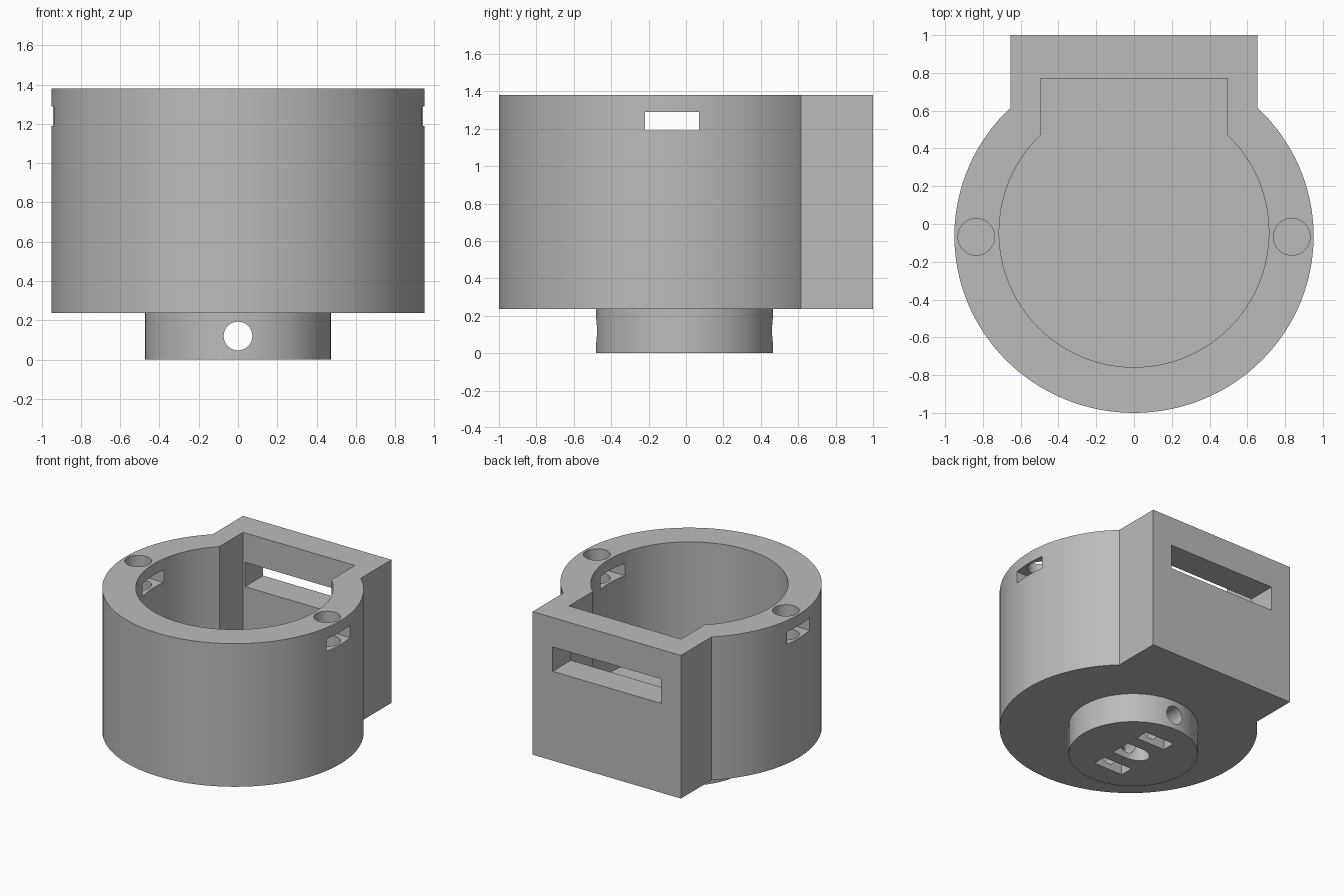
import bpy, bmesh
from math import sin, cos, pi, asin

old = bpy.data.objects.get("Cube")
if old:
    bpy.data.objects.remove(old, do_unlink=True)

grey = bpy.data.materials.new("plain_grey")
grey.use_nodes = True
grey.diffuse_color = (0.5, 0.5, 0.5, 1)
grey.node_tree.nodes["Principled BSDF"].inputs["Base Color"].default_value = (0.5, 0.5, 0.5, 1)


def prism(name, outline, z0, z1):
    """Extrude a counter-clockwise outline from z0 to z1."""
    bm = bmesh.new()
    low = bm.faces.new([bm.verts.new((x, y, z0)) for x, y in outline])
    top = bmesh.ops.extrude_face_region(bm, geom=[low])["geom"]
    bmesh.ops.translate(bm, vec=(0, 0, z1 - z0),
                        verts=[v for v in top if isinstance(v, bmesh.types.BMVert)])
    bmesh.ops.recalc_face_normals(bm, faces=bm.faces)
    mesh = bpy.data.meshes.new(name)
    bm.to_mesh(mesh)
    bm.free()
    mesh.materials.append(grey)
    ob = bpy.data.objects.new(name, mesh)
    bpy.context.collection.objects.link(ob)
    return ob


def arc(cy, rx, ry, a0, a1, n):
    return [(rx * cos(a0 + (a1 - a0) * i / n), cy + ry * sin(a0 + (a1 - a0) * i / n))
            for i in range(n + 1)]


def circle(x, y, r, n=48):
    return [(x + r * cos(2 * pi * i / n), y + r * sin(2 * pi * i / n)) for i in range(n)]


def rect(x0, x1, y0, y1):
    return [(x0, y0), (x1, y0), (x1, y1), (x0, y1)]


def keyhole(cy, rx, ry, half, back):
    """Round outline with a square bay at the back."""
    a = pi / 2 - asin(half / rx)
    return arc(cy, rx, ry, pi - a, 2 * pi + a, 96) + [(half, back), (-half, back)]


def combine(body, other, operation):
    mod = body.modifiers.new("shape", "BOOLEAN")
    mod.operation = operation
    mod.solver = "EXACT"
    mod.object = other
    bpy.context.view_layer.objects.active = body
    bpy.ops.object.modifier_apply(modifier=mod.name)
    bpy.data.objects.remove(other, do_unlink=True)


# Housing with its pocket
FLOOR, BASE, TOP = 0.474, 0.237, 1.38
body = prism("housing", keyhole(-0.064, 0.951, 0.936, 0.655, 1.0), BASE, TOP)
combine(body, prism("pocket", keyhole(-0.044, 0.714, 0.714, 0.495, 0.77), FLOOR, TOP + 0.1),
        "DIFFERENCE")

# Mounting boss underneath
combine(body, prism("boss", circle(0, -0.008, 0.474, 96), 0, BASE + 0.06), "UNION")

cutters = [
    # Window in the back wall
    prism("back_window", rect(-0.478, 0.478, 0.7, 1.1), 0.95, 1.145),
    # D-shaped shaft socket
    prism("shaft_socket", arc(0, 0.13, 0.085, pi / 2, 3 * pi / 2, 20)
          + [(0.13, -0.085), (0.13, 0.085)], -0.1, 0.26),
]
for s in (-1, 1):
    # Screw hole in the rim and nut slot through the side wall
    cutters.append(prism("rim_hole", circle(s * 0.835, -0.068, 0.097), 0.95, TOP + 0.1))
    cutters.append(prism("side_slot", rect(*sorted((s * 0.6, s * 1.1)), -0.22, 0.07), 1.19, 1.29))
    # Nut slots in the boss
    cutters.append(prism("nut_slot", rect(-0.13, 0.13, s * 0.24 - 0.055, s * 0.24 + 0.055),
                         -0.1, 0.2))

# Set screw bore running front to back through the boss
bore = prism("set_screw_bore", circle(0, 0.12, 0.073), -0.7, 0.7)
bore.rotation_euler.x = pi / 2
bore.location.z = 0
bpy.context.view_layer.update()
cutters.append(bore)

for cutter in cutters:
    combine(body, cutter, "DIFFERENCE")

bpy.ops.object.select_all(action="DESELECT")
body.select_set(True)
bpy.context.view_layer.objects.active = body
bpy.ops.object.shade_smooth_by_angle(angle=pi / 6)
